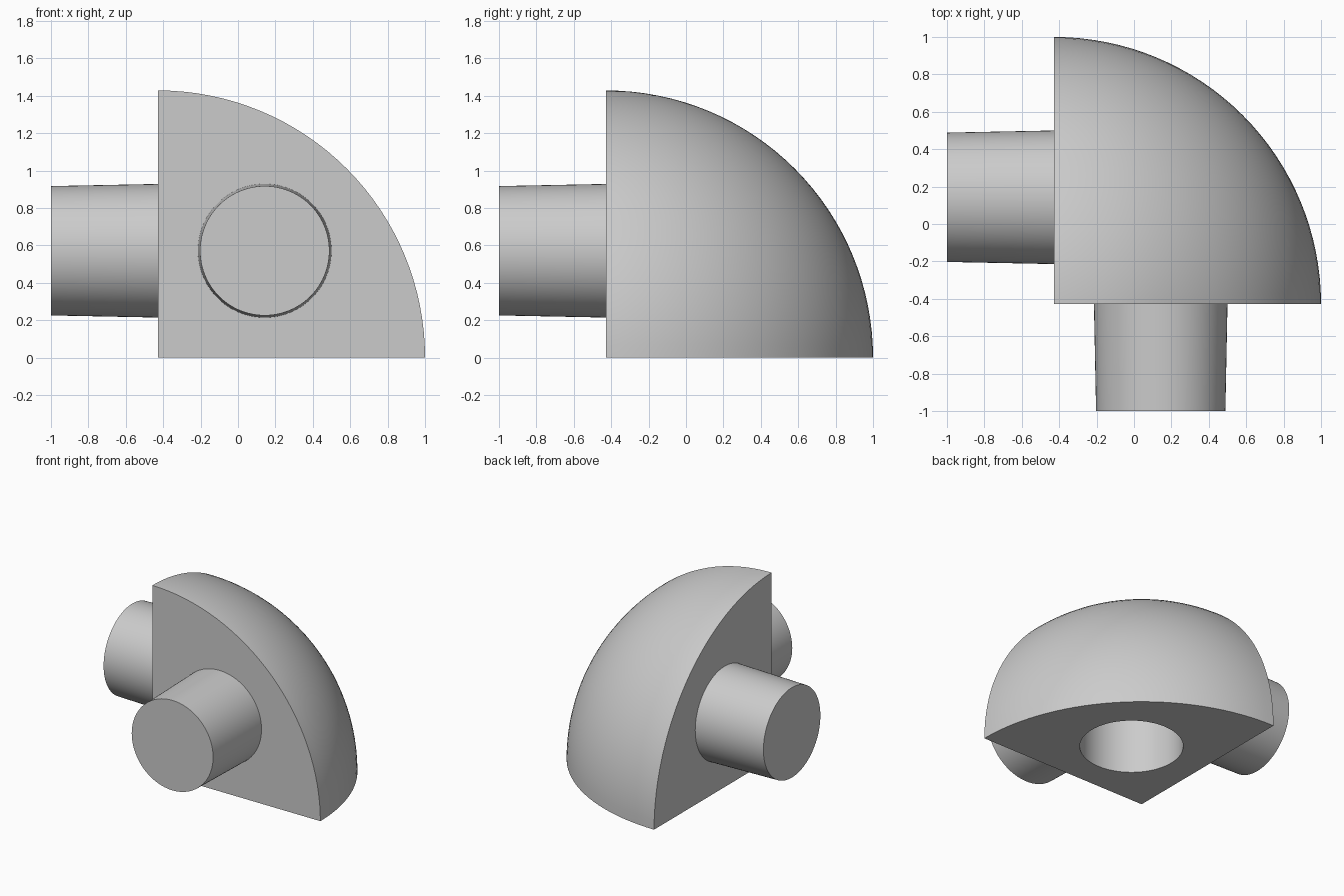
import bpy, bmesh, math
from mathutils import Vector, Matrix

cube = bpy.data.objects.get("Cube")
if cube:
    bpy.data.objects.remove(cube, do_unlink=True)

UNIT = 2 / 7                      # whole piece spans seven units
RADIUS = 5 * UNIT
CORNER = Vector((-1.5 * UNIT, -1.5 * UNIT, 0))
OFFSET = 2 * UNIT                 # connector centre, measured from the corner

grey = bpy.data.materials.new("plain grey")
grey.use_nodes = True
colour = (0.6, 0.6, 0.6, 1)
grey.diffuse_color = colour
grey.node_tree.nodes["Principled BSDF"].inputs["Base Color"].default_value = colour


def make_object(name, bm):
    bmesh.ops.recalc_face_normals(bm, faces=bm.faces[:])
    mesh = bpy.data.meshes.new(name)
    bm.to_mesh(mesh)
    bm.free()
    mesh.materials.append(grey)
    obj = bpy.data.objects.new(name, mesh)
    bpy.context.collection.objects.link(obj)
    return obj


def smooth(obj):
    bpy.ops.object.select_all(action='DESELECT')
    obj.select_set(True)
    bpy.context.view_layer.objects.active = obj
    bpy.ops.object.shade_smooth_by_angle(angle=math.radians(30))


def cylinder(name, start, end, r_start, r_end):
    axis = end - start
    turn = axis.to_track_quat('Z', 'Y').to_matrix().to_4x4()
    bm = bmesh.new()
    bmesh.ops.create_cone(bm, cap_ends=True, segments=96, radius1=r_start,
                          radius2=r_end, depth=axis.length,
                          matrix=Matrix.Translation((start + end) / 2) @ turn)
    return make_object(name, bm)


# Body: one eighth of a ball, cut flat on three sides
bm = bmesh.new()
bmesh.ops.create_uvsphere(bm, u_segments=128, v_segments=64, radius=RADIUS,
                          matrix=Matrix.Translation(CORNER))
for normal in (Vector((1, 0, 0)), Vector((0, 1, 0)), Vector((0, 0, 1))):
    bmesh.ops.bisect_plane(bm, geom=bm.verts[:] + bm.edges[:] + bm.faces[:], dist=1e-5,
                           plane_co=CORNER, plane_no=normal, clear_inner=True)
    rim = [e for e in bm.edges if e.is_boundary]
    bmesh.ops.holes_fill(bm, edges=rim, sides=0)
body = make_object("ball_corner_body", bm)

# Round socket in the underside
socket_centre = CORNER + Vector((OFFSET, OFFSET, 0))
cutter = cylinder("socket_cutter", socket_centre - Vector((0, 0, 0.1)),
                  socket_centre + Vector((0, 0, 2.1 * UNIT)), 1.26 * UNIT, 1.26 * UNIT)
cutter.hide_render = True
cut = body.modifiers.new("socket", 'BOOLEAN')
cut.operation = 'DIFFERENCE'
cut.solver = 'EXACT'
cut.object = cutter
bpy.context.view_layer.objects.active = body
bpy.ops.object.modifier_apply(modifier=cut.name)
bpy.data.objects.remove(cutter, do_unlink=True)
smooth(body)

# Slightly tapered pegs on the two upright flat sides
for name, base, out in (("front_peg", Vector((OFFSET, 0, OFFSET)), Vector((0, -1, 0))),
                        ("side_peg", Vector((0, OFFSET, OFFSET)), Vector((-1, 0, 0)))):
    base = CORNER + base
    smooth(cylinder(name, base, base + out * 2 * UNIT, 1.25 * UNIT, 1.21 * UNIT))
